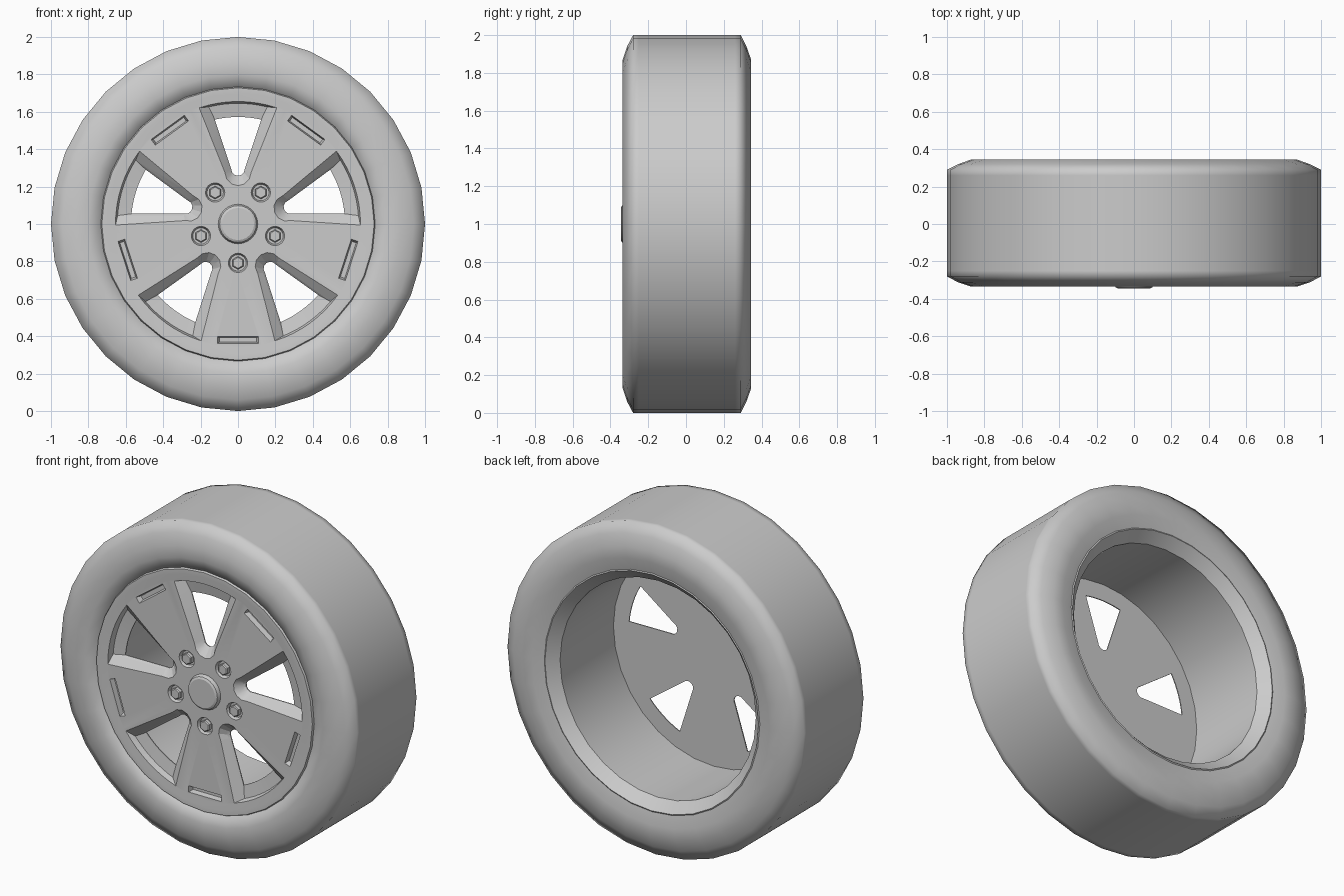
import bpy, bmesh, math
from mathutils import Matrix, Vector

if "Cube" in bpy.data.objects:
    bpy.data.objects.remove(bpy.data.objects["Cube"])

SIDES = 32
FRONT, BACK = -0.318, -0.265      # faces of the spoke plate
CENTRE = Vector((0, 0, 1))

grey = bpy.data.materials.new("plain grey")
grey.use_nodes = True
grey.diffuse_color = (0.6, 0.6, 0.6, 1)
grey.node_tree.nodes["Principled BSDF"].inputs["Base Color"].default_value = (0.6, 0.6, 0.6, 1)


def finish(name, bm, smooth=None):
    bmesh.ops.recalc_face_normals(bm, faces=bm.faces)
    mesh = bpy.data.meshes.new(name)
    bm.to_mesh(mesh)
    bm.free()
    mesh.materials.append(grey)
    ob = bpy.data.objects.new(name, mesh)
    bpy.context.collection.objects.link(ob)
    if smooth:
        shade(ob, smooth)
    return ob


def shade(ob, angle):
    bpy.ops.object.select_all(action="DESELECT")
    ob.select_set(True)
    bpy.context.view_layer.objects.active = ob
    bpy.ops.object.shade_smooth_by_angle(angle=math.radians(angle))


def loft(bm, rings, closed=False):
    """Skin a list of point rings; cap the ends unless the rings form a loop."""
    loops = [[bm.verts.new(p) for p in ring] for ring in rings]
    pairs = list(zip(loops, loops[1:]))
    if closed:
        pairs.append((loops[-1], loops[0]))
    else:
        bm.faces.new(loops[0])
        bm.faces.new(loops[-1])
    for a, b in pairs:
        for i in range(len(a)):
            j = (i + 1) % len(a)
            bm.faces.new((a[i], a[j], b[j], b[i]))


def circle(radius, y, sides=SIDES, centre=CENTRE, start=math.pi / 2):
    turn = math.tau / sides
    return [centre + Vector((radius * math.cos(start + i * turn), y,
                             radius * math.sin(start + i * turn))) for i in range(sides)]


def turned(name, profile, smooth, closed=False, sides=SIDES):
    bm = bmesh.new()
    loft(bm, [circle(r, y, sides) for r, y in profile], closed)
    return finish(name, bm, smooth)


def spun(k):
    """Turn by fifths around the axle."""
    return Matrix.Translation(CENTRE) @ Matrix.Rotation(math.tau * k / 5, 4, "Y")


# Tyre: wide flat tread, chamfered shoulders, soft side walls
turned("tyre", [(0.73, -0.30), (0.735, -0.315), (0.80, -0.333), (0.87, -0.335),
                (0.94, -0.312), (1.0, -0.28), (1.0, -0.25), (1.0, 0.26),
                (1.0, 0.29), (0.94, 0.32), (0.87, 0.345), (0.80, 0.343),
                (0.72, 0.325), (0.72, 0.30)], 75, closed=True)

# Rim barrel with the sloping rear flange
turned("rim_barrel", [(0.73, 0.325), (0.72, 0.33), (0.66, 0.27),
                      (0.675, -0.27), (0.73, -0.27)], 30, closed=True)

# Spoke plate with its raised outer lip
plate = turned("spoke_plate", [(0.20, FRONT), (0.66, FRONT), (0.70, FRONT - 0.006),
                               (0.728, FRONT - 0.006), (0.735, FRONT + 0.01),
                               (0.735, BACK), (0.20, BACK)], 30)


def window(outer, half_angle, inner, half_width, y):
    """Rounded wedge outline: arc at the rim, small round end at the hub."""
    pts = []
    for i in range(9):
        a = math.radians(half_angle) * (i / 4 - 1)
        pts.append(Vector((outer * math.sin(a), y, outer * math.cos(a))))
    for i in range(7):
        a = math.pi * i / 6
        pts.append(Vector((half_width * math.cos(a), y,
                           inner + half_width * (1 - math.sin(a)))))
    return pts


# Cutters for the windows, the rim slots and the bolt recesses
bm = bmesh.new()
bolts = []
for k in range(5):
    loft(bm, [[spun(k) @ p for p in window(*args)] for args in (
        (0.658, 19.0, 0.195, 0.075, FRONT - 0.02),
        (0.655, 18.5, 0.205, 0.070, FRONT),
        (0.645, 14.0, 0.245, 0.045, BACK - 0.018),
        (0.572, 12.5, 0.258, 0.036, BACK - 0.006),
        (0.572, 12.5, 0.258, 0.036, BACK + 0.02))])
    slot = spun(k + 0.5)
    loft(bm, [[slot @ Vector((x, y, z)) for x, z in
               ((-w, 0.62 - h), (w, 0.62 - h), (w, 0.62 + h), (-w, 0.62 + h))]
              for w, h, y in ((0.112, 0.021, FRONT - 0.02), (0.110, 0.019, FRONT),
                              (0.100, 0.012, FRONT + 0.03))])
    bolt = slot @ Vector((0, 0, 0.208))
    bolts.append(bolt)
    loft(bm, [circle(0.052, FRONT - 0.02, 16, bolt), circle(0.052, FRONT, 16, bolt),
              circle(0.044, FRONT + 0.02, 16, bolt)])
cutter = finish("opening_cutter", bm)
cutter.hide_render = True
cutter.hide_viewport = False

cut = plate.modifiers.new("openings", "BOOLEAN")
cut.operation = "DIFFERENCE"
cut.solver = "EXACT"
cut.object = cutter
bpy.context.view_layer.objects.active = plate
bpy.ops.object.modifier_apply(modifier=cut.name)
bpy.data.objects.remove(cutter)
shade(plate, 25)

# Hexagonal wheel nuts sitting in the recesses
for i, bolt in enumerate(bolts):
    bm = bmesh.new()
    loft(bm, [circle(0.035, FRONT + 0.022, 6, bolt), circle(0.035, FRONT - 0.001, 6, bolt),
              circle(0.029, FRONT - 0.006, 6, bolt)])
    finish(f"wheel_nut_{i + 1}", bm)

# Domed cap over the hub
turned("hub_cap", [(0.108, FRONT + 0.01), (0.104, FRONT - 0.008), (0.098, -0.339),
                   (0.086, -0.345)], 25, sides=24)
